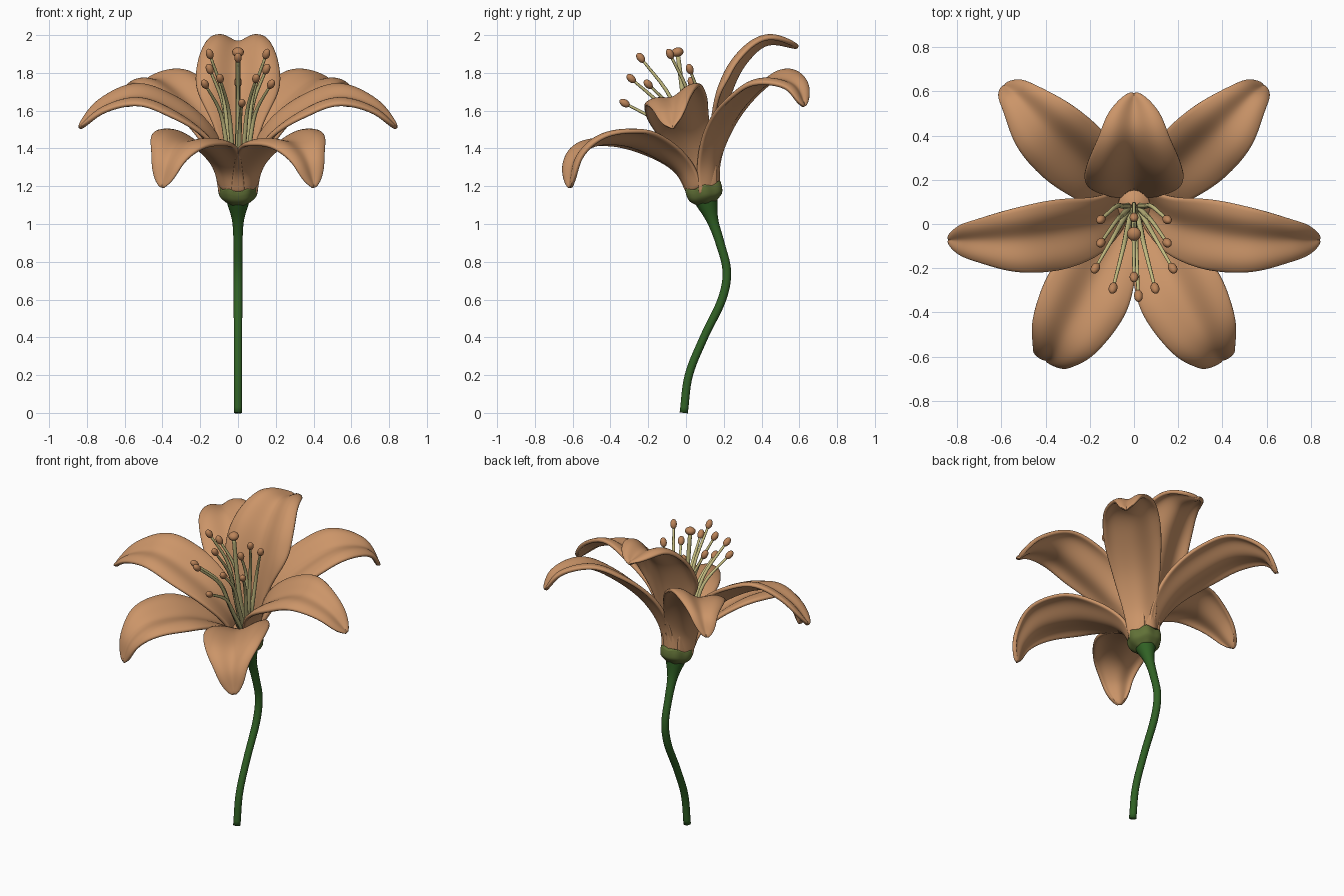
import bpy, bmesh, math
from mathutils import Vector

if "Cube" in bpy.data.objects:
    bpy.data.objects.remove(bpy.data.objects["Cube"])

AXIS = Vector((0, -0.35, 0.94)).normalized()   # blossom leans to the front


def mat(name, r, g, b):
    m = bpy.data.materials.new(name)
    m.diffuse_color = (r, g, b, 1)
    m.use_nodes = True
    m.node_tree.nodes["Principled BSDF"].inputs["Base Color"].default_value = m.diffuse_color
    return m


PETAL = mat("petal orange", 0.60, 0.30, 0.14)
STEM = mat("stem green", 0.03, 0.12, 0.018)
OLIVE = mat("calyx olive", 0.12, 0.165, 0.038)
PALE = mat("filament pale yellow", 0.56, 0.51, 0.22)
ANTHER = mat("anther brown", 0.50, 0.23, 0.10)


def spline(pts, t):
    """Catmull-Rom through tuples, t in 0..1"""
    n = len(pts) - 1
    i = min(int(t * n), n - 1)
    f = t * n - i
    p1, p2 = Vector(pts[i]), Vector(pts[i + 1])
    p0 = Vector(pts[i - 1]) if i else p1 * 2 - p2
    p3 = Vector(pts[i + 2]) if i + 2 <= n else p2 * 2 - p1
    return 0.5 * (2 * p1 + (p2 - p0) * f + (2 * p0 - 5 * p1 + 4 * p2 - p3) * f * f
                  + (3 * p1 - p0 - 3 * p2 + p3) * f ** 3)


def finish(bm, name, material):
    bmesh.ops.recalc_face_normals(bm, faces=bm.faces)
    me = bpy.data.meshes.new(name)
    bm.to_mesh(me)
    bm.free()
    me.materials.append(material)
    for p in me.polygons:
        p.use_smooth = True
    ob = bpy.data.objects.new(name, me)
    bpy.context.collection.objects.link(ob)
    return ob


def skin(bm, rows, closed=False):
    rows = [[bm.verts.new(p) for p in r] for r in rows]
    n = len(rows[0])
    for a, b in zip(rows, rows[1:]):
        for j in range(n if closed else n - 1):
            k = (j + 1) % n
            bm.faces.new((a[j], a[k], b[k], b[j]))
    if closed:
        bm.faces.new(rows[0])
        bm.faces.new(rows[-1])


def petal(name, path, widths, sx, groove, cup):
    path = [(x * sx, y, z) for x, y, z in path]
    R = Vector(path[-1]) - Vector(path[0])
    R = (R - AXIS * R.dot(AXIS)).normalized()
    S = AXIS.cross(R)
    rows = []
    NR, NC = 32, 16
    for i in range(NR + 1):
        t = i / NR
        c = spline(path, t)
        T = (spline(path, min(t + .01, 1)) - spline(path, max(t - .01, 0))).normalized()
        N = T.cross(S).normalized()
        w = spline([(v, 0, 0) for v in widths], t).x
        if t > 0.88:                                  # rounded tip
            w *= max(0.1, math.sqrt(max(0, 1 - ((t - 0.88) / 0.12) ** 2)))
        base = max(0, 1 - t / 0.55)                   # wraps into a tube at the throat
        row = []
        for j in range(NC + 1):
            u = 2 * j / NC - 1
            h = w * (groove * math.sin(math.pi * 0.72 * u) ** 2 * (1 - base) + cup * base * u * u)
            row.append(c + S * (u * w) + N * h)
        rows.append(row)
    bm = bmesh.new()
    skin(bm, rows)
    ob = finish(bm, name, PETAL)
    so = ob.modifiers.new("thickness", 'SOLIDIFY')
    so.thickness = 0.024
    so.offset = 0
    sb = ob.modifiers.new("round", 'SUBSURF')
    sb.levels = sb.render_levels = 1


def tube(name, path, radii, material, steps=30, sides=14, lobes=0.0):
    rows = []
    for i in range(steps + 1):
        t = i / steps
        c = spline(path, t)
        T = (spline(path, min(t + .01, 1)) - spline(path, max(t - .01, 0))).normalized()
        X = Vector((1, 0, 0))
        X = (X - T * X.dot(T)).normalized()
        Y = T.cross(X)
        r = spline([(v, 0, 0) for v in radii], t).x
        row = []
        for j in range(sides):
            a = 2 * math.pi * j / sides
            k = r * (1 + lobes * math.cos(6 * a))
            wave = T * (0.15 * lobes * math.cos(6 * a) * t)
            row.append(c + (X * math.cos(a) + Y * math.sin(a)) * k + wave)
        rows.append(row)
    bm = bmesh.new()
    skin(bm, rows, True)
    return finish(bm, name, material)


def bead(name, pos, direction, r, length):
    bm = bmesh.new()
    bmesh.ops.create_uvsphere(bm, u_segments=14, v_segments=10, radius=1)
    for v in bm.verts:
        v.co = Vector((v.co.x * r, v.co.y * r, v.co.z * length))
    ob = finish(bm, name, ANTHER)
    ob.location = pos
    ob.rotation_mode = 'QUATERNION'
    ob.rotation_quaternion = direction.to_track_quat('Z', 'Y')


# Petals: one at the back, three mirrored pairs
petal("back_petal", [(0, .17, 1.17), (0, .17, 1.34), (0, .19, 1.52), (0, .235, 1.7),
                     (0, .31, 1.85), (0, .43, 1.955), (0, .595, 1.935)],
      [.065, .08, .135, .22, .21, .15, .07], 1, 0.27, 0.75)
PAIRS = {
    "front_petal": ([(.045, .025, 1.17), (.07, -.03, 1.28), (.13, -.15, 1.365), (.215, -.31, 1.425),
                     (.31, -.485, 1.42), (.365, -.585, 1.335), (.40, -.61, 1.19)],
                    [.075, .095, .15, .20, .17, .10, .05]),
    "side_petal": ([(.08, .09, 1.17), (.095, .065, 1.32), (.19, 0, 1.475), (.35, -.04, 1.595),
                    (.53, -.065, 1.665), (.71, -.07, 1.615), (.84, -.07, 1.505)],
                   [.075, .10, .14, .17, .155, .10, .05]),
    "rear_side_petal": ([(.055, .14, 1.17), (.075, .15, 1.34), (.155, .22, 1.52), (.28, .33, 1.665),
                         (.405, .45, 1.755), (.52, .575, 1.73), (.585, .625, 1.62)],
                        [.075, .10, .145, .175, .16, .09, .045]),
}
for name, (path, widths) in PAIRS.items():
    for side, sx in (("left", -1), ("right", 1)):
        petal(f"{name}_{side}", path, widths, sx, 0.19, 0.45)

# Closed throat inside the petal tube
tube("throat", [(0, .095, 1.16), (0, .088, 1.21), (0, .08, 1.27)], [.08, .082, .082], PETAL, 8, 24)

# Stem flaring into the receptacle, and olive calyx cup
tube("stem", [(0, -.012, 0), (0, .015, .2), (0, .095, .4), (0, .19, .6), (0, .216, .75),
              (0, .18, .9), (0, .14, 1.02), (0, .105, 1.13)],
     [.022, .022, .022, .023, .023, .024, .032, .064], STEM, 48, 18)
tube("calyx", [(0, .11, 1.11), (0, .103, 1.14), (0, .097, 1.17), (0, .09, 1.2)],
     [.055, .09, .1, .1], OLIVE, 12, 48, 0.05)

# Stamens: (x, y, z) of each anther, mirrored where x is large
tips = [(.02, -.325, 1.64), (0, .03, 1.75), (0, -.24, 1.88)]
for x, y, z in [(.15, -.085, 1.9), (.15, .02, 1.82), (.095, -.29, 1.77), (.175, -.2, 1.74)]:
    tips += [(x, y, z), (-x, y, z)]
for i, tip in enumerate(tips):
    tip = Vector(tip)
    foot = Vector((tip.x * .15, .08 + tip.y * .1, 1.25))
    mid = foot.lerp(tip, .6) + Vector((-tip.x * .12, .035, .05))
    tube(f"filament_{i}", [foot, foot.lerp(mid, .5), mid, tip], [.013, .012, .010, .007], PALE, 14, 8)
    bead(f"anther_{i}", tip, (tip - mid).normalized(), .02, .03)

# Pistil with broad stigma
end = Vector((0, -.045, 1.91))
tube("pistil", [(0, .07, 1.25), (0, .0, 1.58), end], [.018, .014, .012], PALE, 14, 10)
bead("stigma", end, Vector((0, -.2, .9)), .032, .025)
